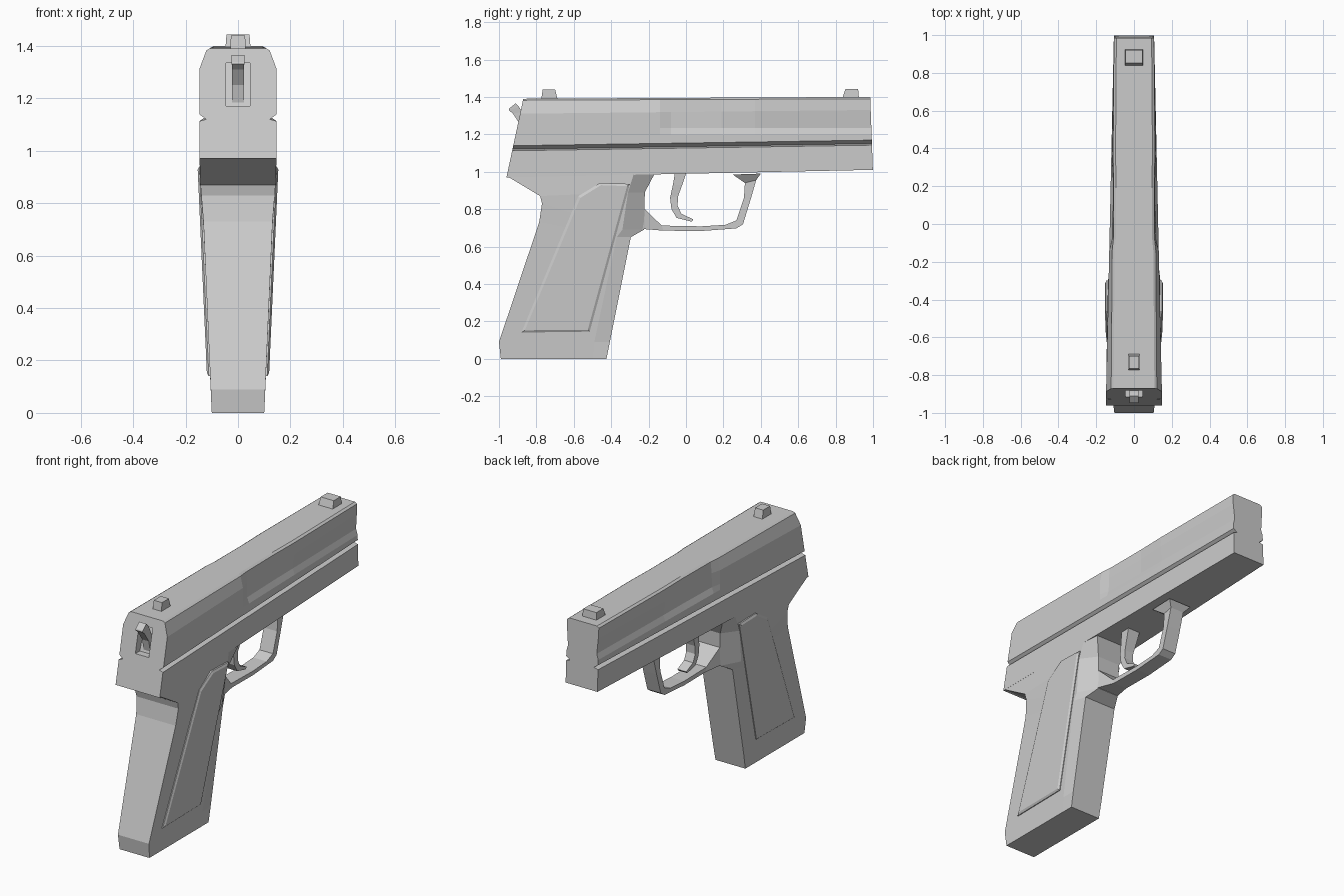
import bpy, bmesh


def loft(name, half_rings):
    """Skin rings given as right-hand halves (x, y, z), mirrored across x = 0."""
    bm = bmesh.new()
    rings = []
    for half in half_rings:
        pts = list(half) + [(-x, y, z) for x, y, z in reversed(half)]
        rings.append([bm.verts.new(p) for p in pts])
    n = len(rings[0])
    for a, b in zip(rings, rings[1:]):
        for i in range(n):
            j = (i + 1) % n
            bm.faces.new((a[i], a[j], b[j], b[i]))
    bm.faces.new(rings[0])
    bm.faces.new(rings[-1])
    return finish(name, bm)


def finish(name, bm):
    bmesh.ops.recalc_face_normals(bm, faces=bm.faces)
    me = bpy.data.meshes.new(name)
    bm.to_mesh(me)
    bm.free()
    ob = bpy.data.objects.new(name, me)
    bpy.context.collection.objects.link(ob)
    return ob


def strip(name, rows):
    """Rows of (y1, z1, y2, z2, half width) make a bar of rectangular section."""
    return loft(name, [[(w, y1, z1), (w, y2, z2)] for y1, z1, y2, z2, w in rows])


# Upper body: tapering section with side groove, shoulder chamfer and side recess
def section(y, dent, waist, end=None):
    w = 0.148 - 0.0215 * (y + 0.93)
    t = (y + 0.93) / 1.93
    wt = 0.108 - 0.014 * t
    zb = 0.97 + (0.04 * t if y > -0.2 else 0.02 * t)
    g = 1.112 + 0.03 * t
    sh = 1.31 + 0.02 * t
    pts = [(w, zb), (w, g), (w - 0.026, g + 0.008), (w, g + 0.027), (w, 1.2),
           (w - waist, 1.235), (w - dent, sh),
           (wt + 0.013 - dent * 0.4, 1.382 + 0.008 * t), (wt - dent * 0.4, 1.39 + 0.01 * t)]
    if end == "rear":
        return [(x, -0.87 - (1.39 - z) * 0.214, z) for x, z in pts]
    if end == "muzzle":
        return [(x, 0.985 + (1.4 - z) * 0.036, z) for x, z in pts]
    return [(x, y, z) for x, z in pts]


body = loft("slide_and_frame", [
    section(-0.92, 0, 0, "rear"), section(-0.14, 0, 0), section(-0.08, 0.014, 0.012),
    section(0.19, 0.014, 0.014), section(0.37, 0.002, 0.012),
    section(1.0, 0.002, 0.01, "muzzle")])

# Hammer slot cut in the rear face
slot = strip("hammer_slot_cutter", [(-1.1, 1.17, -0.875, 1.17, 0.045),
                                    (-1.1, 1.335, -0.82, 1.335, 0.045)])
slot.hide_render = True
slot.hide_viewport = True
cut = body.modifiers.new("slot", "BOOLEAN")
cut.operation = "DIFFERENCE"
cut.object = slot
cut.solver = "EXACT"

# Grip: rows of rear y, z, half width / shoulder y / front y, z, half width
grip_rows = [
    (-0.99, 0.0, 0.10, -0.50, -0.425, 0.0, 0.10),
    (-1.0, 0.09, 0.104, -0.49, -0.407, 0.09, 0.102),
    (-0.785, 0.73, 0.132, -0.37, -0.295, 0.65, 0.105),
    (-0.77, 0.83, 0.14, -0.34, -0.225, 0.69, 0.07),
    (-0.78, 0.87, 0.143, -0.31, -0.22, 0.89, 0.075),
    (-0.95, 0.972, 0.147, -0.28, -0.17, 0.985, 0.125)]
loft("grip", [[(wr, yr, zr), (0.1 + 0.046 * zf if zf < 0.9 else 0.134, ym, zf), (wf, yf, zf)]
              for yr, zr, wr, ym, yf, zf, wf in grip_rows])

# Raised grip panels with a bevelled border, one on each side
outline = [(-0.88, 0.14), (-0.575, 0.87), (-0.46, 0.94), (-0.30, 0.935), (-0.515, 0.145)]
inner = [(-0.862, 0.152), (-0.565, 0.86), (-0.455, 0.928), (-0.315, 0.923), (-0.525, 0.155)]
for side, label in ((1, "right"), (-1, "left")):
    bm = bmesh.new()
    loops = [[bm.verts.new((side * (d + 0.045 * z), y, z)) for y, z in pts]
             for pts, d in ((outline, 0.07), (outline, 0.105), (inner, 0.112))]
    for a, b in zip(loops, loops[1:]):
        for i in range(5):
            j = (i + 1) % 5
            bm.faces.new((a[i], a[j], b[j], b[i]))
    bm.faces.new(loops[0])
    bm.faces.new(loops[-1])
    finish("grip_panel_" + label, bm)

# Trigger guard, flaring at both roots (outer edge, inner edge, half width)
strip("trigger_guard", [
    (-0.25, 0.69, -0.25, 0.84, 0.08), (-0.22, 0.693, -0.22, 0.80, 0.07),
    (-0.12, 0.685, -0.13, 0.712, 0.045), (0.08, 0.683, 0.08, 0.708, 0.045),
    (0.27, 0.697, 0.21, 0.716, 0.045), (0.305, 0.72, 0.27, 0.74, 0.045),
    (0.345, 0.85, 0.31, 0.86, 0.045), (0.375, 0.955, 0.315, 0.94, 0.045),
    (0.40, 0.99, 0.25, 0.985, 0.075)])

# Trigger
strip("trigger", [
    (0.0, 0.99, -0.06, 0.99, 0.04), (-0.02, 0.93, -0.07, 0.93, 0.036),
    (-0.042, 0.87, -0.085, 0.86, 0.03), (-0.045, 0.82, -0.078, 0.80, 0.03),
    (-0.025, 0.775, -0.05, 0.753, 0.03), (0.04, 0.745, 0.03, 0.733, 0.03)])

# Hammer
strip("hammer", [
    (-0.82, 1.18, -0.87, 1.18, 0.022), (-0.84, 1.24, -0.885, 1.25, 0.022),
    (-0.875, 1.32, -0.925, 1.31, 0.022), (-0.892, 1.345, -0.948, 1.33, 0.024),
    (-0.91, 1.366, -0.945, 1.338, 0.024)])

# Sights
strip("rear_sight", [(-0.775, 1.38, -0.685, 1.38, 0.03), (-0.766, 1.44, -0.70, 1.44, 0.027)])
strip("front_sight", [(0.835, 1.39, 0.925, 1.39, 0.048), (0.853, 1.443, 0.92, 1.443, 0.044)])
